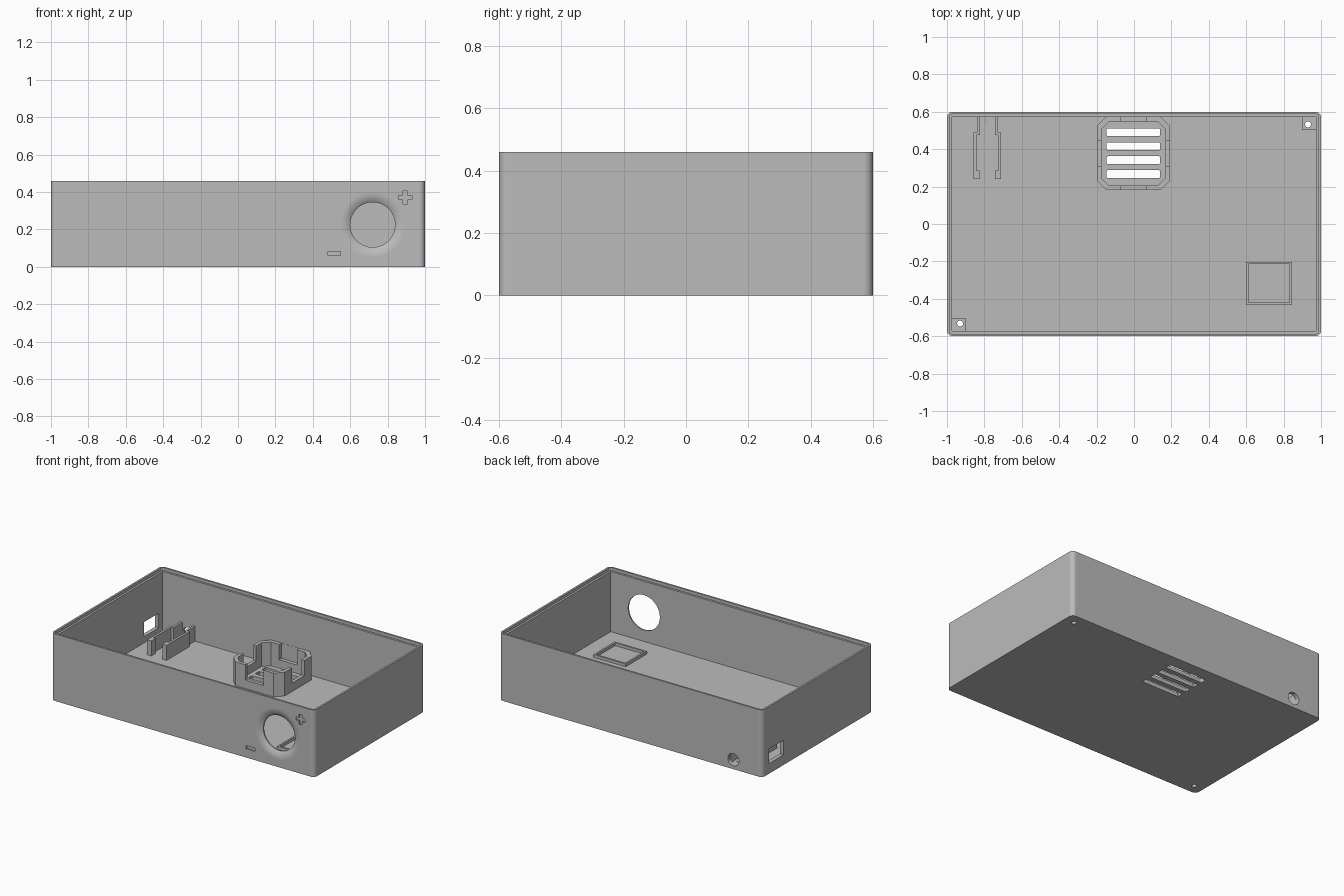
import bpy, bmesh
from math import sin, cos, pi, radians

if "Cube" in bpy.data.objects:
    bpy.data.objects.remove(bpy.data.objects["Cube"], do_unlink=True)

grey = bpy.data.materials.new("plain grey")
grey.use_nodes = True
colour = (0.5, 0.5, 0.5, 1)
grey.diffuse_color = colour
grey.node_tree.nodes["Principled BSDF"].inputs["Base Color"].default_value = colour

AXES = {"x": lambda u, v, w: (w, u, v),
        "y": lambda u, v, w: (u, w, v),
        "z": lambda u, v, w: (u, v, w)}


def make(name, rings):
    """Closed solid skinned through rings of points."""
    bm = bmesh.new()
    loops = [[bm.verts.new(p) for p in ring] for ring in rings]
    n = len(loops[0])
    for a, b in zip(loops, loops[1:]):
        for i in range(n):
            j = (i + 1) % n
            bm.faces.new((a[i], a[j], b[j], b[i]))
    bm.faces.new(loops[0])
    bm.faces.new(loops[-1])
    bmesh.ops.recalc_face_normals(bm, faces=bm.faces)
    mesh = bpy.data.meshes.new(name)
    bm.to_mesh(mesh)
    bm.free()
    mesh.materials.append(grey)
    obj = bpy.data.objects.new(name, mesh)
    bpy.context.collection.objects.link(obj)
    return obj


def prism(name, pts, lo, hi, axis="z"):
    return make(name, [[AXES[axis](u, v, w) for u, v in pts] for w in (lo, hi)])


def rect(u0, u1, v0, v1):
    return [(u0, v0), (u1, v0), (u1, v1), (u0, v1)]


def rounded(u0, u1, v0, v1, r, steps=8):
    """Rectangle with round corners, or chamfered ones when steps is 1."""
    pts = []
    centres = [(u1 - r, v1 - r), (u0 + r, v1 - r), (u0 + r, v0 + r), (u1 - r, v0 + r)]
    for k, (cu, cv) in enumerate(centres):
        for s in range(steps + 1):
            a = (k + s / steps) * pi / 2
            pts.append((cu + r * cos(a), cv + r * sin(a)))
    return pts


def circle(u, v, r, n=32):
    return [(u + r * cos(2 * pi * i / n), v + r * sin(2 * pi * i / n)) for i in range(n)]


def cut(obj, cutters):
    for c in cutters:
        c.hide_render = True
        mod = obj.modifiers.new("cut", "BOOLEAN")
        mod.operation = "DIFFERENCE"
        mod.solver = "EXACT"
        mod.object = c
        deps = bpy.context.evaluated_depsgraph_get()
        mesh = bpy.data.meshes.new_from_object(obj.evaluated_get(deps))
        obj.modifiers.clear()
        obj.data = mesh
        bpy.data.objects.remove(c, do_unlink=True)


WALL, FLOOR, TOP = 0.027, 0.027, 0.46
X, Y = 1.0, 0.6

# Shell with cavity and stepped rim for a lid
case = prism("case", rounded(-X, X, -Y, Y, 0.03), 0, TOP)
cutters = [
    prism("cavity", rect(-X + WALL, X - WALL, -Y + WALL, Y - WALL), FLOOR, 1),
    prism("rim_step", rounded(-X + 0.013, X - 0.013, -Y + 0.013, Y - 0.013, 0.017),
          TOP - 0.02, 1),
]

# Flared round opening in the front wall
hx, hz, hr, flare, tilt = 0.72, 0.225, 0.12, 0.055, radians(36)
R = flare / sin(tilt)
profile = [(hr + flare, -Y - 0.02)]
for i in range(9):
    a = tilt * i / 8
    profile.append((hr + flare - R * sin(a), -Y + R * (1 - cos(a))))
profile.append((hr, -Y + 0.1))
cutters.append(make("flare", [[(u, y, v) for u, v in circle(hx, hz, r, 64)]
                              for r, y in profile]))

# Engraved plus and minus marks
s, t, px, pz = 0.035, 0.011, 0.894, 0.37
plus = [(-t, -s), (t, -s), (t, -t), (s, -t), (s, t), (t, t),
        (t, s), (-t, s), (-t, t), (-s, t), (-s, -t), (-t, -t)]
cutters += [
    prism("plus", [(px + u, pz + v) for u, v in plus], -Y - 0.1, -Y + 0.01, "y"),
    prism("minus", rect(0.482, 0.548, 0.06, 0.082), -Y - 0.1, -Y + 0.01, "y"),
]

# Socket openings in the back and right walls
cutters += [
    prism("round_socket", circle(-0.78, 0.065, 0.042), Y - 0.06, Y + 0.1, "y"),
    prism("square_socket", rect(0.37, 0.53, 0.07, 0.17), -X - 0.1, -X + 0.06, "x"),
]

# Vent slots and screw holes through the floor
for k in range(4):
    y = 0.267 + 0.0745 * k
    cutters.append(prism("slot", rounded(-0.147, 0.14, y - 0.021, y + 0.021, 0.008, 3),
                         -0.1, 0.1))
for side in (-1, 1):
    cutters.append(prism("screw_hole", circle(side * 0.93, side * 0.532, 0.016, 24),
                         -0.1, 0.1))
cut(case, cutters)

# Screw bosses in two opposite corners
for side, name in ((-1, "front_right_boss"), (1, "back_left_boss")):
    us = sorted((side * 0.897, side * 0.975))
    vs = sorted((side * 0.502, side * 0.575))
    boss = prism(name, rect(*us, *vs), 0.02, 0.12)
    cut(boss, [prism("bore", circle(side * 0.93, side * 0.532, 0.016, 24), -0.1, 0.3)])

# Eight-sided vent holder with a low gap in each side
holder = prism("vent_holder", rounded(-0.198, 0.192, 0.182, 0.574, 0.05, 1), 0.02, 0.19)
cut(holder, [
    prism("inside", rounded(-0.175, 0.169, 0.205, 0.547, 0.042, 1), -0.1, 0.5),
    prism("gap_x", rect(-0.3, 0.3, 0.31, 0.445), 0.085, 0.5),
    prism("gap_y", rect(-0.07, 0.067, 0.1, 0.572), 0.085, 0.5),
])

# Pair of stepped clip rails, mirrored about the socket centre
rail = [(0.04, 0.58), (0.04, 0.475), (0.058, 0.475), (0.058, 0.285),
        (0.041, 0.285), (0.041, 0.24), (0.074, 0.24), (0.074, 0.3),
        (0.074, 0.49), (0.056, 0.49), (0.056, 0.58)]
for side, name in ((-1, "right_clip_rail"), (1, "left_clip_rail")):
    prism(name, [(-0.784 + side * u, v) for u, v in rail], 0.02, 0.13)

# Low square frame on the floor
frame = prism("floor_frame", rect(0.6, 0.845, -0.433, -0.202), 0.02, 0.047)
cut(frame, [prism("opening", rect(0.612, 0.832, -0.42, -0.215), 0, 0.1)])

# Smooth the rounded parts, keep the edges crisp
bpy.ops.object.select_all(action="DESELECT")
case.select_set(True)
bpy.context.view_layer.objects.active = case
bpy.ops.object.shade_smooth_by_angle(angle=radians(25))
weighted = case.modifiers.new("even_normals", "WEIGHTED_NORMAL")
weighted.keep_sharp = True
